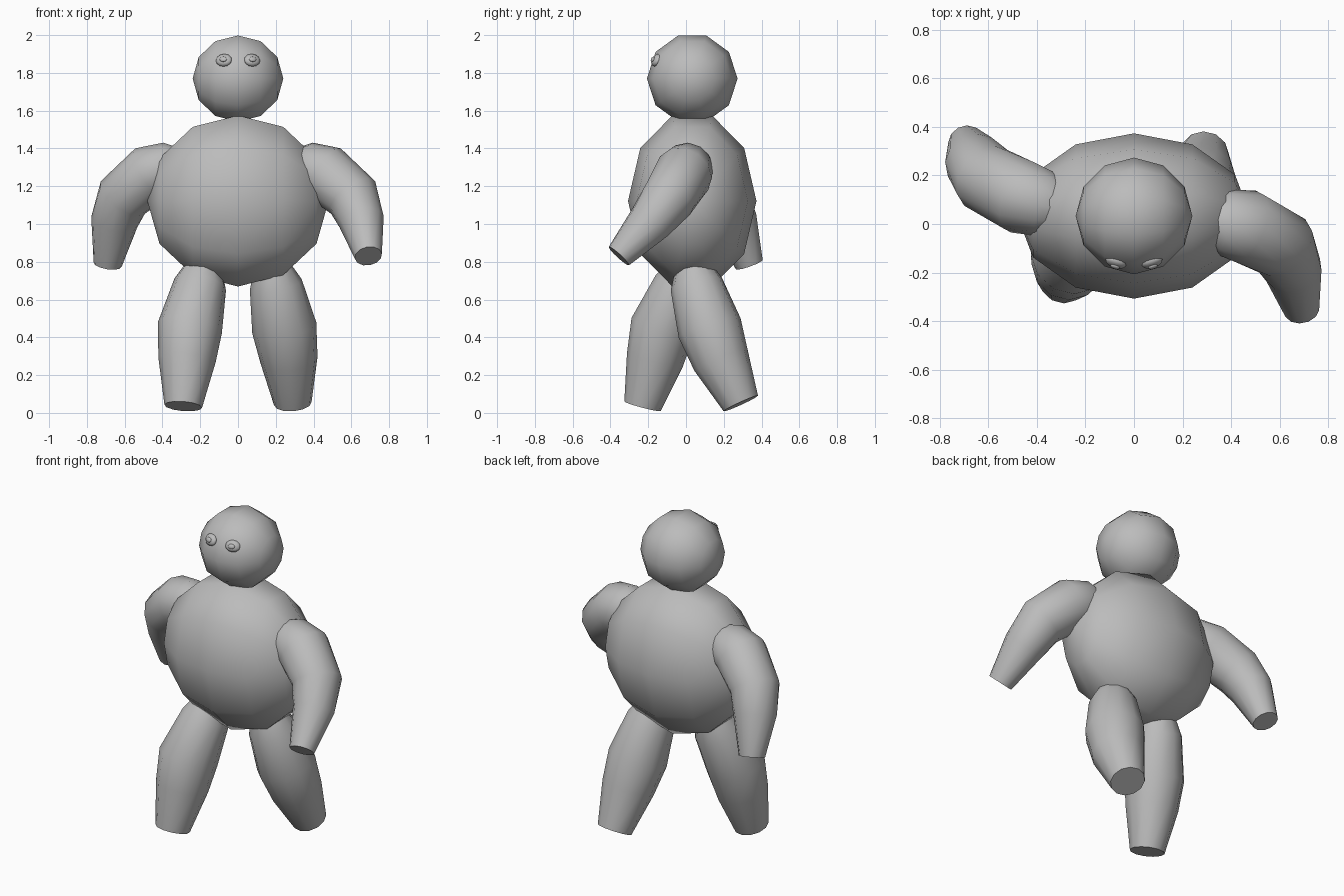
import bpy, bmesh, math
from mathutils import Vector, Matrix

cube = bpy.data.objects.get("Cube")
if cube:
    bpy.data.objects.remove(cube, do_unlink=True)

clay = bpy.data.materials.new("grey clay")
clay.use_nodes = True
clay.diffuse_color = (0.5, 0.5, 0.5, 1)
clay.node_tree.nodes["Principled BSDF"].inputs["Base Color"].default_value = (0.5, 0.5, 0.5, 1)


def finish(name, bm):
    """Turn a bmesh into a smooth shaded object with crisp end caps."""
    bmesh.ops.recalc_face_normals(bm, faces=bm.faces)
    mesh = bpy.data.meshes.new(name)
    bm.to_mesh(mesh)
    bm.free()
    mesh.materials.append(clay)
    obj = bpy.data.objects.new(name, mesh)
    bpy.context.collection.objects.link(obj)
    bpy.ops.object.select_all(action='DESELECT')
    obj.select_set(True)
    bpy.context.view_layer.objects.active = obj
    bpy.ops.object.shade_smooth_by_angle(angle=math.radians(55))
    return obj


def ball(name, centre, radii, sides=10, stacks=6, turn=Matrix.Identity(4)):
    """Ellipsoid whose poles lie on the x axis."""
    bm = bmesh.new()
    bmesh.ops.create_uvsphere(bm, u_segments=sides, v_segments=stacks, radius=1)
    bm.transform(Matrix.Translation(centre) @ turn @ Matrix.Diagonal((*radii, 1))
                 @ Matrix.Rotation(math.pi / 2, 4, 'Y'))
    return finish(name, bm)


def limb(name, path, sides=12):
    """Tapered tube through (x, y, z, radius) stations."""
    bm = bmesh.new()
    points = [Vector(p[:3]) for p in path]
    rings = []
    for i, (p, station) in enumerate(zip(points, path)):
        along = points[min(i + 1, len(points) - 1)] - points[max(i - 1, 0)]
        u = along.cross(Vector((0, 1, 0))).normalized()
        v = along.cross(u).normalized()
        angles = [math.tau * k / sides for k in range(sides)]
        rings.append([bm.verts.new(p + station[3] * (u * math.cos(a) + v * math.sin(a)))
                      for a in angles])
    for a, b in zip(rings, rings[1:]):
        for k in range(sides):
            n = (k + 1) % sides
            bm.faces.new((a[k], a[n], b[n], b[k]))
    bm.faces.new(rings[0])
    bm.faces.new(rings[-1])
    return finish(name, bm)


# Torso and head
ball("torso", (0, 0.033, 1.122), (0.48, 0.34, 0.476))
ball("head", (0, 0.033, 1.77), (0.24, 0.24, 0.24))

# Arms, swinging in opposite directions
limb("left_arm", [(0.31, 0.02, 1.31, 0.10), (0.36, 0.01, 1.3, 0.135), (0.46, -0.01, 1.27, 0.155),
                  (0.61, -0.09, 1.14, 0.145), (0.655, -0.19, 1.01, 0.12),
                  (0.69, -0.355, 0.83, 0.073)])
limb("right_arm", [(-0.31, 0.06, 1.31, 0.10), (-0.36, 0.08, 1.3, 0.135), (-0.46, 0.11, 1.27, 0.155),
                   (-0.61, 0.19, 1.14, 0.145), (-0.655, 0.255, 1.01, 0.125),
                   (-0.69, 0.335, 0.785, 0.075)])

# Legs, in mid stride
limb("left_leg", [(0.18, 0.04, 0.77, 0.1), (0.2, 0.055, 0.68, 0.14), (0.245, 0.125, 0.45, 0.172),
                  (0.27, 0.185, 0.28, 0.152), (0.29, 0.29, 0.05, 0.1)])
limb("right_leg", [(-0.18, 0.0, 0.77, 0.1), (-0.2, -0.03, 0.68, 0.14), (-0.255, -0.125, 0.45, 0.172),
                   (-0.27, -0.165, 0.28, 0.152), (-0.29, -0.23, 0.035, 0.1)])

# Eyes with small raised pupils
for side, label in ((1, "left"), (-1, "right")):
    lean = Matrix.Rotation(math.radians(18 * side), 4, 'Z') @ Matrix.Rotation(math.radians(-25), 4, 'X')
    ball(label + "_eye", (0.075 * side, -0.158, 1.867), (0.044, 0.02, 0.036), turn=lean)
    ball(label + "_pupil", (0.078 * side, -0.176, 1.872), (0.02, 0.008, 0.015), turn=lean)
